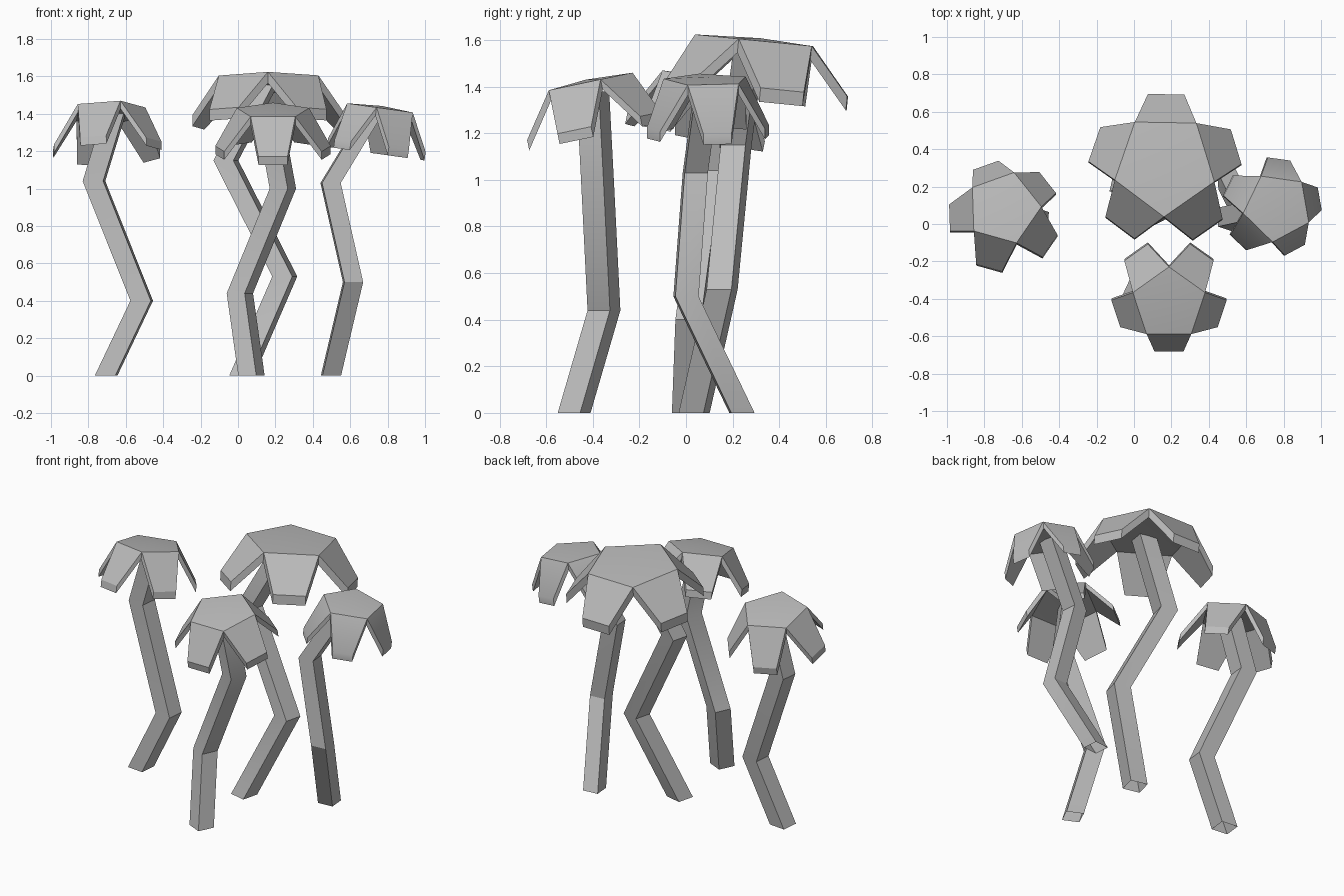
import bpy, bmesh
from math import radians, pi, cos, sin
from mathutils import Vector, Matrix

cube = bpy.data.objects.get("Cube")
if cube:
    bpy.data.objects.remove(cube, do_unlink=True)

grey = bpy.data.materials.new("plain grey")
grey.use_nodes = True
grey.diffuse_color = (0.5, 0.5, 0.5, 1)
grey.node_tree.nodes["Principled BSDF"].inputs["Base Color"].default_value = (0.5, 0.5, 0.5, 1)


def finish(bm, name):
    bmesh.ops.recalc_face_normals(bm, faces=bm.faces)
    mesh = bpy.data.meshes.new(name)
    bm.to_mesh(mesh)
    bm.free()
    mesh.materials.append(grey)
    obj = bpy.data.objects.new(name, mesh)
    bpy.context.collection.objects.link(obj)
    bpy.ops.object.select_all(action='DESELECT')
    obj.select_set(True)
    bpy.context.view_layer.objects.active = obj
    bpy.ops.object.shade_smooth_by_angle(angle=radians(30))


def trunk(name, path, turn, width=0.11):
    """Square trunk, open at the foot, with horizontal sections along a bent path."""
    bm = bmesh.new()
    rings = []
    for point in path:
        ring = []
        for k in range(4):
            a = radians(turn) + pi / 4 + k * pi / 2
            offset = Vector((cos(a), sin(a), 0)) * width * 0.7071
            ring.append(bm.verts.new(Vector(point) + offset))
        rings.append(ring)
    for low, high in zip(rings, rings[1:]):
        for k in range(4):
            n = (k + 1) % 4
            bm.faces.new((low[k], low[n], high[n], high[k]))
    bm.faces.new(rings[-1])
    finish(bm, name)


def canopy(name, centre, radius, facing, slope, out, drop, tip, thick):
    """Five-sided crown with a drooping leaf on each edge, thickened downwards."""
    bm = bmesh.new()
    step = 2 * pi / 5
    apex = bm.verts.new((0, 0, 0.012))
    corners = []
    for k in range(5):
        a = radians(facing) + (k - 0.5) * step
        corners.append(bm.verts.new((radius * cos(a), radius * sin(a), 0)))
    for k in range(5):
        a = radians(facing) + k * step
        first, second = corners[k], corners[(k + 1) % 5]
        bm.faces.new((apex, first, second))
        reach = Vector((cos(a), sin(a), 0)) * (radius * cos(step / 2) + out)
        side = Vector((-sin(a), cos(a), 0)) * tip / 2
        end = reach - Vector((0, 0, drop))
        bm.faces.new((first, bm.verts.new(end - side), bm.verts.new(end + side), second))
    # Keep the top skin and add an underside with rim walls
    top = bm.faces[:]
    rim = [e for e in bm.edges if len(e.link_faces) == 1]
    under = {v: bm.verts.new(v.co - Vector((0, 0, thick))) for v in bm.verts[:]}
    for f in top:
        bm.faces.new([under[v] for v in reversed(f.verts)])
    for e in rim:
        a, b = e.verts
        bm.faces.new((a, b, under[b], under[a]))
    # Lean the crown along its slope
    up = Vector((-slope[0], -slope[1], 1)).normalized()
    lean = Vector((0, 0, 1)).rotation_difference(up).to_matrix().to_4x4()
    bm.transform(Matrix.Translation(centre) @ lean)
    finish(bm, name)


# Tall back tree
trunk("back_trunk", [(0.02, 0.035, 0), (0.25, 0.155, 0.53), (-0.065, 0.215, 1.15), (0.15, 0.27, 1.56)], -14)
canopy("back_canopy", (0.165, 0.317, 1.596), 0.28, 89, (0, -0.1), 0.172, 0.2, 0.195, 0.06)

# Front tree
trunk("front_trunk", [(0.072, -0.48, 0), (0.01, -0.352, 0.44), (0.24, -0.38, 1.0), (0.17, -0.4, 1.38)], -25, 0.106)
canopy("front_canopy", (0.187, -0.428, 1.418), 0.203, -90, (0, 0.21), 0.135, 0.19, 0.155, 0.045)

# Right-hand side tree at -x
trunk("right_trunk", [(-0.705, 0, 0), (-0.515, 0.015, 0.4), (-0.77, 0.1, 1.04), (-0.66, 0.09, 1.4)], -6)
canopy("right_canopy", (-0.697, 0.085, 1.431), 0.202, 182, (0.02, -0.2), 0.13, 0.21, 0.145, 0.045)

# Left-hand side tree at +x
trunk("left_trunk", [(0.497, 0.24, 0), (0.615, 0.0, 0.5), (0.495, 0.04, 1.03), (0.72, 0.09, 1.4)], 5, 0.1)
canopy("left_canopy", (0.767, 0.09, 1.43), 0.188, 10, (-0.14, 0), 0.108, 0.2, 0.122, 0.045)
